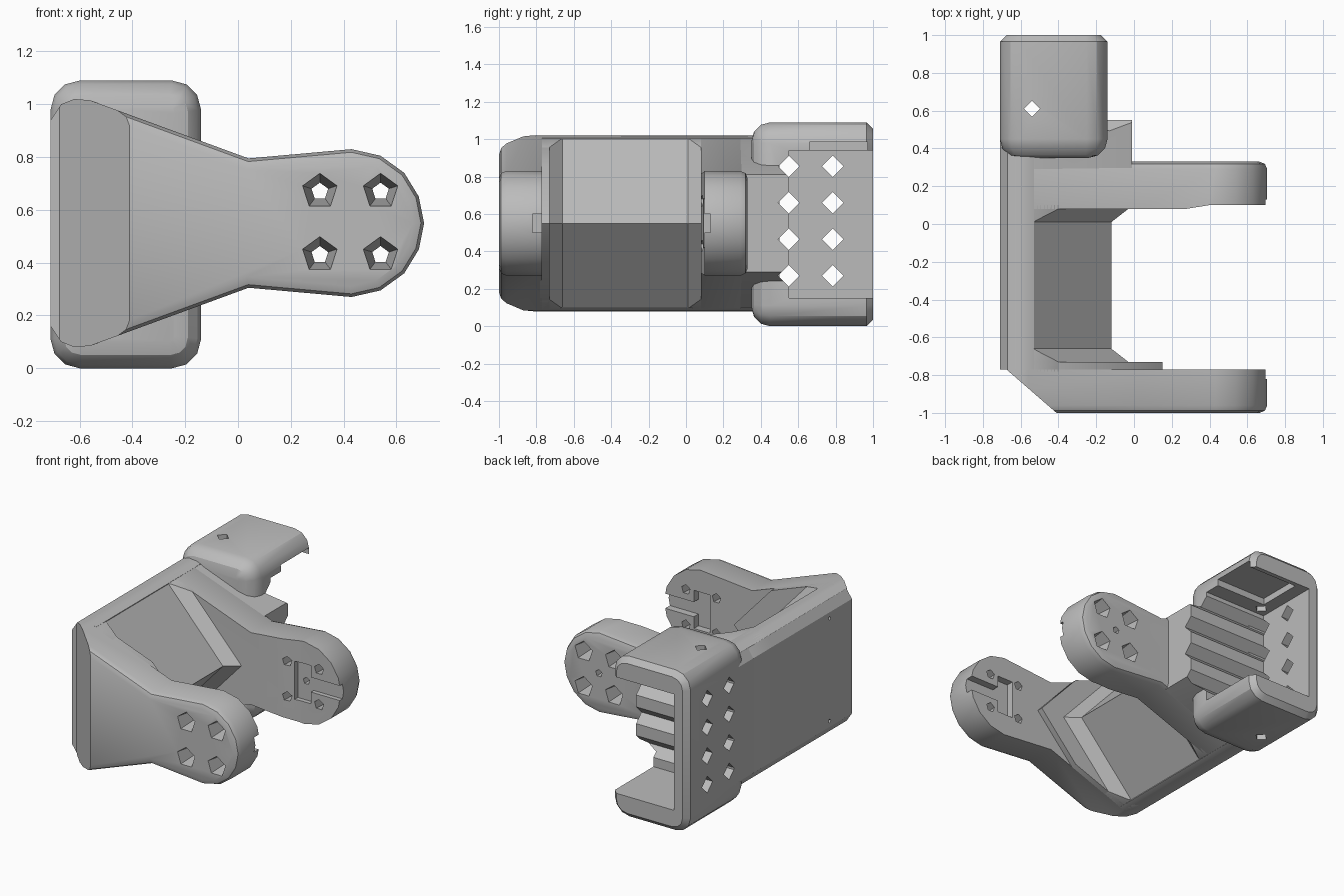
import bpy, bmesh, math
from mathutils import Matrix, Vector

cube = bpy.data.objects.get("Cube")
if cube:
    bpy.data.objects.remove(cube, do_unlink=True)

MID = 0.55  # height of the mirror plane

grey = bpy.data.materials.new("plain_grey")
grey.use_nodes = True
grey.diffuse_color = (0.5, 0.5, 0.5, 1)
grey.node_tree.nodes["Principled BSDF"].inputs["Base Color"].default_value = (0.5, 0.5, 0.5, 1)


def make(name, bm):
    bmesh.ops.recalc_face_normals(bm, faces=bm.faces)
    mesh = bpy.data.meshes.new(name)
    bm.to_mesh(mesh)
    bm.free()
    mesh.materials.append(grey)
    obj = bpy.data.objects.new(name, mesh)
    bpy.context.collection.objects.link(obj)
    return obj


def loft(sections):
    """Closed solid through (y, [(x, z), ...]) sections."""
    bm = bmesh.new()
    rings = [[bm.verts.new((x, y, z)) for x, z in pts] for y, pts in sections]
    n = len(rings[0])
    for a, b in zip(rings, rings[1:]):
        for i in range(n):
            bm.faces.new((a[i], a[(i + 1) % n], b[(i + 1) % n], b[i]))
    bm.faces.new(rings[0])
    bm.faces.new(rings[-1])
    bmesh.ops.recalc_face_normals(bm, faces=bm.faces)
    return bm


def prism(pts, y0, y1):
    return loft([(y0, pts), (y1, pts)])


def rect(x0, x1, z0, z1):
    return [(x0, z0), (x1, z0), (x1, z1), (x0, z1)]


def box(x0, x1, y0, y1, z0, z1):
    return prism(rect(x0, x1, z0, z1), y0, y1)


def mirrored(half):
    """Completes an upper half outline below the mirror plane."""
    return half + [(x, 2 * MID - z) for x, z in reversed(half) if abs(z - MID) > 0.001]


def bevel(bm, test, width, segments=2):
    bm.normal_update()
    edges = [e for e in bm.edges if test(*[v.co for v in e.verts])]
    bmesh.ops.bevel(bm, geom=edges, offset=width, segments=segments,
                    profile=0.5, affect='EDGES', clamp_overlap=False)


def on_y(y):
    return lambda a, b: abs(a.y - y) < 0.001 and abs(b.y - y) < 0.001


def peg(start, end, sides, r1, r2):
    """Tapered few-sided rod used for drilling."""
    a, b = Vector(start), Vector(end)
    bm = bmesh.new()
    turn = (b - a).to_track_quat('Z', 'Y').to_matrix().to_4x4()
    bmesh.ops.create_cone(bm, cap_ends=True, segments=sides, radius1=r1, radius2=r2,
                          depth=(b - a).length,
                          matrix=Matrix.Translation((a + b) / 2) @ turn)
    return bm


def combine(obj, bm, operation='DIFFERENCE'):
    tool = make("cutter", bm)
    tool.hide_render = True
    mod = obj.modifiers.new("cut", 'BOOLEAN')
    mod.operation, mod.solver, mod.object = operation, 'EXACT', tool
    bpy.context.view_layer.objects.active = obj
    bpy.ops.object.modifier_apply(modifier=mod.name)
    bpy.data.objects.remove(tool, do_unlink=True)


# Side outlines
wide_end = [(-0.71, 0.94), (-0.67, 1.0), (-0.62, 1.02), (-0.56, 1.015)]
tip = [(0.04, 0.795), (0.43, 0.83), (0.54, 0.805), (0.63, 0.74), (0.685, 0.65), (0.705, 0.55)]
arm_outline = mirrored(wide_end + tip)
plate_outline = mirrored(wide_end + [(-0.53, 1.005)])
block_outline = mirrored(wide_end + [(-0.01, 0.81)])

# Back plate
back_plate = make("back_plate", prism(plate_outline, -0.77, 0.5))
for y in (-0.53, 0.1):
    for z in (0.2, 0.9):
        combine(back_plate, peg((-0.73, y, z), (-0.6, y, z), 4, 0.014, 0.014))


# Two arms, each with four screw holes, a hub pocket and a slot to the tip
def arm(name, outer, inner):
    out = math.copysign(1, outer - inner)
    bm = prism(arm_outline, inner, outer)
    bevel(bm, on_y(outer), 0.04)
    obj = make(name, bm)
    for x in (0.31, 0.54):
        for z in (0.43, 0.67):
            combine(obj, peg((x, outer + out * 0.01, z), (x, inner - out * 0.02, z), 5, 0.07, 0.03))
    low, high = sorted((inner - out * 0.02, inner + out * 0.05))
    combine(obj, box(0.36, 0.8, low, high, 0.5, 0.6))
    combine(obj, box(0.36, 0.48, low, high, 0.42, 0.68))
    return obj


# Front arm with its slanted corner
front_arm = arm("front_arm", -1, -0.77)
combine(front_arm, loft([(-0.74, rect(-1, -0.71, -1, 2)), (-1.1, rect(-1, -0.295, -1, 2))]))

# Rear arm, thinner towards the tip and drilled through the hub
rear_arm = arm("rear_arm", 0.33, 0.08)
combine(rear_arm, loft([(0.06, rect(0.15, 1, -1, 2)), (0.1, rect(0.4, 1, -1, 2))]))
combine(rear_arm, peg((0.425, 0.05, MID), (0.425, 0.4, MID), 5, 0.025, 0.025))


# Pointed ridge between the arms, flaring where it meets them
def chevron(apex):
    return mirrored([(-0.6, 1.02), (apex - 0.41, 1.0), (apex, MID)])


ridge = make("middle_ridge", loft([(-0.78, chevron(-0.03)), (-0.73, chevron(-0.03)),
                                   (-0.66, chevron(-0.12)), (0.01, chevron(-0.12)),
                                   (0.08, chevron(-0.03)), (0.1, chevron(-0.03))]))
combine(ridge, prism(arm_outline, -2, 2), 'INTERSECT')
step = make("front_step", prism(chevron(0.15), -0.78, -0.73))
combine(step, prism(arm_outline, -2, 2), 'INTERSECT')

# Solid block behind the rear arm
ridged_block = make("ridged_block", prism(block_outline, 0.09, 0.55))

# Open clip with rounded top and bottom flanges
bm = box(-0.71, -0.14, 0.35, 1, 0, 1.09)
bevel(bm, lambda a, b: abs(a.y - b.y) > 0.1, 0.11, 3)
bevel(bm, on_y(0.35), 0.1, 3)
bevel(bm, on_y(1), 0.035, 1)
clip = make("clip", bm)
combine(clip, box(-0.61, 0.5, 0.55, 1.2, 0.15, 0.94))
combine(clip, box(-0.52, 0.5, 0.66, 0.97, 0.5, 0.985))
combine(clip, peg((-0.54, 0.61, -0.1), (-0.54, 0.61, 1.2), 4, 0.042, 0.042))

# Diamond holes; the inner row also grooves the block
for z in (0.27, 0.465, 0.66, 0.855):
    for y, parts in ((0.55, (clip, ridged_block)), (0.785, (clip,))):
        for part in parts:
            combine(part, peg((-0.9, y, z), (0.2, y, z), 4, 0.057, 0.057))

# Smooth shading with sharp edges
for obj in (back_plate, front_arm, rear_arm, ridge, step, ridged_block, clip):
    bpy.ops.object.select_all(action='DESELECT')
    obj.select_set(True)
    bpy.context.view_layer.objects.active = obj
    bpy.ops.object.shade_smooth_by_angle(angle=math.radians(30))
